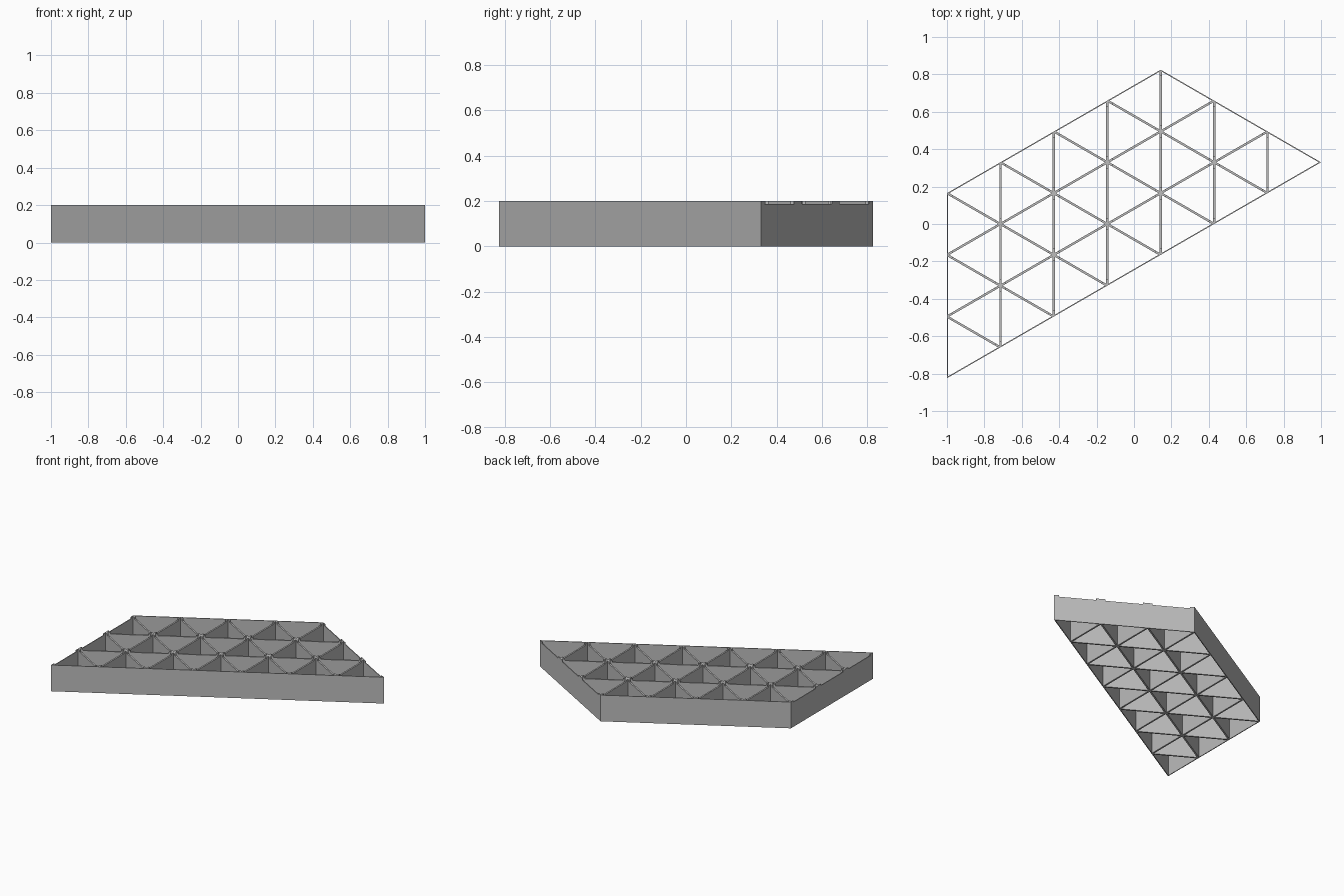
import bpy
import bmesh
import math
from mathutils import Vector

if "Cube" in bpy.data.objects:
    bpy.data.objects.remove(bpy.data.objects["Cube"], do_unlink=True)

CELL = 2 / (7 * math.cos(math.radians(30)))   # side of one triangular cell
HALF = 0.006                                  # half the rib thickness
HEIGHT, NOTCH = 0.2, 0.188                    # full rib and notch floor heights
ROWS, LONG = 3, 7                             # rows of cells, cells on the long side

grey = bpy.data.materials.new("grey")
grey.use_nodes = True
grey.diffuse_color = (0.5, 0.5, 0.5, 1)
grey.node_tree.nodes["Principled BSDF"].inputs["Base Color"].default_value = (0.5, 0.5, 0.5, 1)


def node(i, j):
    """Lattice point i along row j."""
    a = math.radians(30)
    return Vector((-1 + i * CELL * math.cos(a),
                   -2.5 * CELL + (i * math.sin(a) + j) * CELL, 0))


def add_rib(bm, a, b, left=True, right=True, notched=True):
    """Mitred wall from a to b; an outer wall has thickness on one side only."""
    along = (b - a).normalized()
    perp = Vector((-along.y, along.x, 0))

    def face(points):
        bm.faces.new([bm.verts.new(p) for p in points])

    def side(sign, thick):
        off = perp * HALF * sign if thick else Vector()
        inset = along * HALF * math.sqrt(3) if thick else Vector()
        start, end = a + inset + off, b - inset + off
        n1, n2 = a.lerp(b, 0.1) + off, a.lerp(b, 0.9) + off
        line = [(start, HEIGHT), (end, HEIGHT)]
        if notched:
            line[1:1] = [(n1, HEIGHT), (n1, NOTCH), (n2, NOTCH), (n2, HEIGHT)]
        top = [Vector((p.x, p.y, z)) for p, z in line]
        face([start, end] + top[::-1])
        return start, end, top

    s0, e0, t0 = side(1, left)
    s1, e1, t1 = side(-1, right)
    face([s0, e0, e1, s1])
    for k in range(len(t0) - 1):
        face([t0[k], t1[k], t1[k + 1], t0[k + 1]])
    # pointed ends of the inner ribs
    if left and right:
        up = Vector((0, 0, HEIGHT))
        for p, q, r in ((a, s0, s1), (b, e1, e0)):
            face([p, q, r])
            face([p + up, r + up, q + up])


def build(name, ribs):
    bm = bmesh.new()
    for rib in ribs:
        add_rib(bm, *rib)
    bmesh.ops.remove_doubles(bm, verts=bm.verts, dist=0.0001)
    bmesh.ops.recalc_face_normals(bm, faces=bm.faces)
    mesh = bpy.data.meshes.new(name)
    bm.to_mesh(mesh)
    bm.free()
    mesh.materials.append(grey)
    bpy.context.collection.objects.link(bpy.data.objects.new(name, mesh))


# Ribs along the rows, then the two families that cross them
ribs = []
for j in range(ROWS + 1):
    for i in range(LONG - j):
        ribs.append((node(i, j), node(i + 1, j), j < ROWS, j > 0, 0 < j < ROWS))
for j in range(ROWS):
    for i in range(LONG - j):
        ribs.append((node(i, j), node(i, j + 1), i > 0, True))
        ribs.append((node(i + 1, j), node(i, j + 1), True, i < LONG - j - 1))
build("triangular_grid_panel", ribs)
